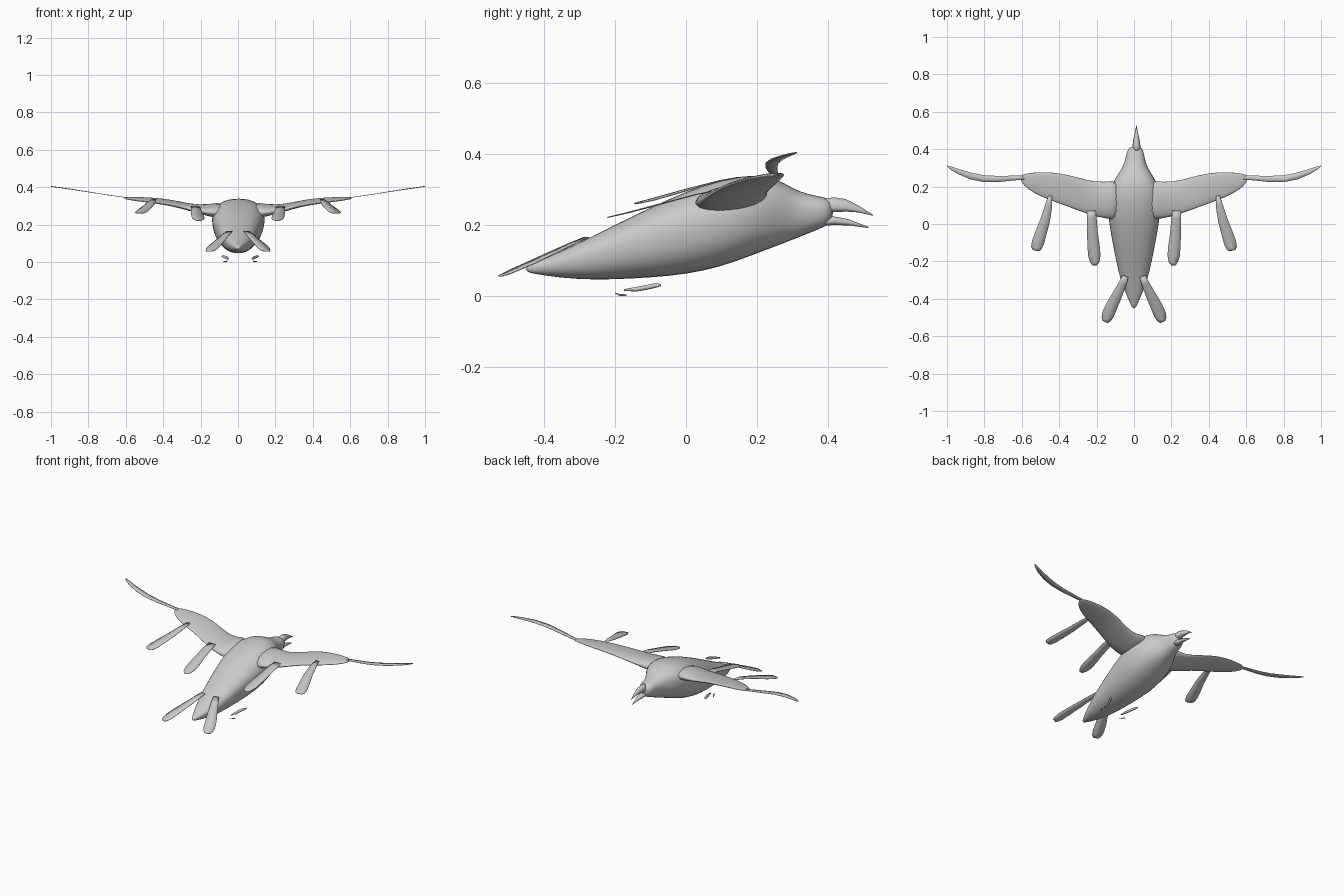
import bpy, bmesh, math
from mathutils import Vector

cube = bpy.data.objects.get("Cube")
if cube:
    bpy.data.objects.remove(cube)

grey = bpy.data.materials.new("plain grey")
grey.use_nodes = True
COLOUR = (0.6, 0.6, 0.6, 1)
grey.diffuse_color = COLOUR
grey.node_tree.nodes["Principled BSDF"].inputs["Base Color"].default_value = COLOUR


def finish(name, bm, mirror=False, subdivide=0, thickness=0):
    bmesh.ops.recalc_face_normals(bm, faces=bm.faces)
    mesh = bpy.data.meshes.new(name)
    bm.to_mesh(mesh)
    bm.free()
    mesh.materials.append(grey)
    obj = bpy.data.objects.new(name, mesh)
    bpy.context.collection.objects.link(obj)
    mesh.shade_smooth()
    if thickness:
        solid = obj.modifiers.new("thickness", 'SOLIDIFY')
        solid.thickness = thickness
        solid.offset = 0
    if subdivide:
        obj.modifiers.new("smooth", 'SUBSURF').levels = subdivide
        obj.modifiers["smooth"].render_levels = subdivide
    if mirror:
        obj.modifiers.new("mirror", 'MIRROR')
    return obj


def loft(name, rings, **options):
    """Skin a list of closed point rings and cap both ends."""
    bm = bmesh.new()
    loops = [[bm.verts.new(p) for p in ring] for ring in rings]
    n = len(loops[0])
    for a, b in zip(loops, loops[1:]):
        for i in range(n):
            j = (i + 1) % n
            bm.faces.new((a[i], a[j], b[j], b[i]))
    bm.faces.new(loops[0])
    bm.faces.new(loops[-1])
    return finish(name, bm, **options)


def section(y, low, high, half, x=0, belly=0.5, power=1.0, n=16):
    """Upright ring at y; belly sets the height of the widest line."""
    widest = low + belly * (high - low)
    ring = []
    for i in range(n):
        a = math.tau * i / n
        c, s = math.cos(a), math.sin(a)
        px = x + half * math.copysign(abs(c) ** power, c)
        reach = (high - widest) if s > 0 else (widest - low)
        ring.append((px, y, widest + reach * math.copysign(abs(s) ** power, s)))
    return ring


def feather(name, spine):
    """Thin blade along points of (x, y, z, half width)."""
    bm = bmesh.new()
    rows = []
    for i, (x, y, z, half) in enumerate(spine):
        a = Vector(spine[max(i - 1, 0)][:3])
        b = Vector(spine[min(i + 1, len(spine) - 1)][:3])
        d = b - a
        side = Vector((-d.y, d.x, 0)).normalized() * half
        centre = Vector((x, y, z))
        rows.append([bm.verts.new(centre + side * k) for k in (-1, 0, 1)])
    for r, s in zip(rows, rows[1:]):
        for k in (0, 1):
            bm.faces.new((r[k], r[k + 1], s[k + 1], s[k]))
    return finish(name, bm, mirror=True, thickness=0.003)


# Body and head: y, underside, back, half width
body = [(-0.455, .068, .082, .006), (-.40, .057, .105, .033), (-.30, .045, .152, .074),
        (-.20, .045, .202, .097), (-.10, .05, .252, .117), (0, .058, .297, .135),
        (.10, .08, .332, .147), (.18, .11, .344, .138), (.25, .137, .338, .105),
        (.30, .157, .304, .067), (.35, .178, .286, .052), (.395, .195, .28, .045),
        (.416, .215, .263, .025)]
loft("body", [section(y, lo, hi, w, .007 * max(0, y) / .4, .6, .88)
              for y, lo, hi, w in body], subdivide=1)

# Beak halves, held open
loft("upper_beak", [section(y, lo, hi, w, .013, .3, n=10) for y, lo, hi, w in
     [(.385, .236, .277, .025), (.42, .236, .28, .021), (.45, .238, .275, .017),
      (.485, .236, .257, .009), (.527, .227, .23, .001)]])
loft("lower_beak", [section(y, lo, hi, w, .013, .5, n=10) for y, lo, hi, w in
     [(.385, .198, .228, .023), (.42, .2, .225, .018), (.46, .199, .217, .012),
      (.515, .192, .195, .001)]])

# Wings: x, front edge y, rear edge y, front z, rear z, thickness
wing = [(.07, .25, .01, .295, .26, .10), (.16, .222, .028, .285, .265, .06),
        (.25, .236, .05, .30, .28, .036), (.35, .266, .09, .328, .304, .026),
        (.45, .281, .125, .341, .318, .022), (.54, .277, .165, .345, .328, .017),
        (.59, .268, .205, .345, .336, .012), (.608, .256, .235, .344, .34, .006)]
rings = []
for x, front, rear, zf, zr, thick in wing:
    ring = []
    for i in range(14):
        a = math.tau * i / 14
        t = (1 + math.cos(a)) / 2
        ring.append((x, rear + t * (front - rear),
                     zr + t * (zf - zr) + thick / 2 * math.sin(a)))
    rings.append(ring)
loft("wings", rings, mirror=True, subdivide=1)

# Loose flight and tail feathers
feather("wingtip_feathers", [(.56, .248, .342, .008), (.62, .247, .348, .012),
        (.72, .241, .362, .016), (.80, .242, .375, .018), (.87, .256, .386, .018),
        (.94, .281, .396, .013), (.98, .3, .402, .008), (1.0, .311, .405, .002)])
feather("outer_wing_feathers", [(.448, .15, .335, .010), (.456, .10, .326, .019),
        (.475, .02, .305, .026), (.498, -.05, .285, .031), (.514, -.10, .271, .033),
        (.523, -.13, .264, .028), (.526, -.142, .261, .016)])
feather("inner_wing_feathers", [(.228, .07, .295, .022), (.226, .03, .287, .026),
        (.222, -.05, .266, .029), (.216, -.12, .247, .033), (.212, -.17, .234, .033),
        (.21, -.205, .226, .024), (.21, -.222, .222, .01)])
feather("tail_feathers", [(.045, -.28, .166, .016), (.062, -.32, .149, .021),
        (.09, -.38, .121, .027), (.12, -.44, .093, .032), (.139, -.485, .073, .033),
        (.149, -.51, .062, .026), (.155, -.523, .057, .014)])

# Feet: a tucked toe and a small curled claw, set slightly off centre
toe = [(-.175, .017, .022, .003, .062), (-.14, .015, .028, .008, .068),
       (-.11, .02, .034, .009, .078), (-.085, .026, .039, .008, .09),
       (-.07, .03, .036, .004, .095)]
claw = [(-.2, .009, .012, .002, .068), (-.187, .003, .008, .004, .074),
        (-.168, .002, .007, .004, .086)]
for name, parts in (("toes", toe), ("claws", claw)):
    foot = loft(name, [section(y, lo, hi, w, x, n=8) for y, lo, hi, w, x in parts],
                mirror=True)
    foot.location.x = .012
    foot.location.z = -.002
